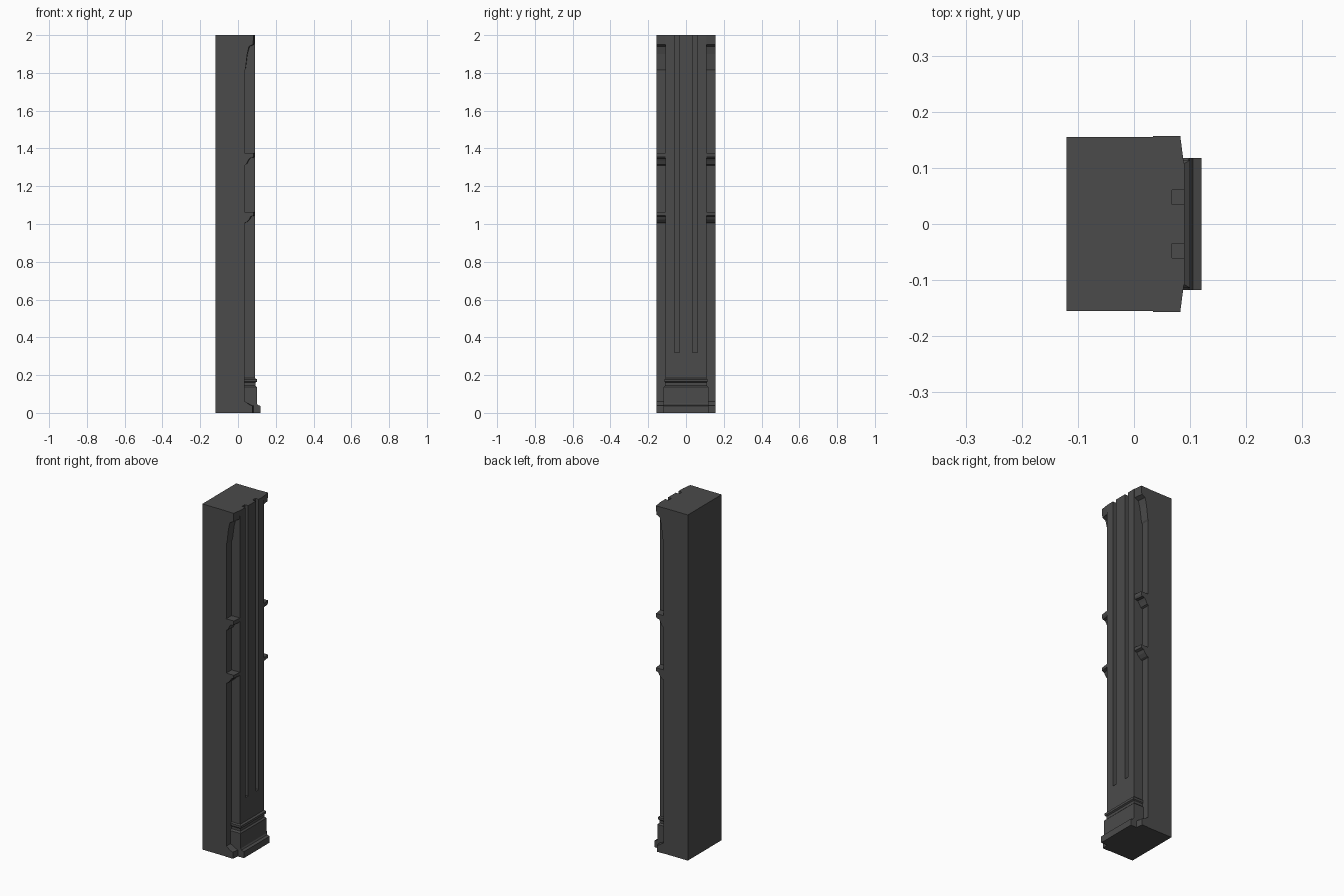
import bpy, bmesh

if "Cube" in bpy.data.objects:
    bpy.data.objects.remove(bpy.data.objects["Cube"])

# Dark charcoal finish for every part
dark = bpy.data.materials.new("charcoal")
dark.diffuse_color = (.07, .07, .07, 1)
dark.use_nodes = True
dark.node_tree.nodes["Principled BSDF"].inputs["Base Color"].default_value = dark.diffuse_color

def mesh_object(name, bm):
    bmesh.ops.recalc_face_normals(bm, faces=bm.faces[:])
    mesh = bpy.data.meshes.new(name)
    bm.to_mesh(mesh)
    bm.free()
    mesh.materials.append(dark)
    obj = bpy.data.objects.new(name, mesh)
    bpy.context.collection.objects.link(obj)
    return obj

def loft(name, rings):
    """Join equal-length closed rings and cap both ends."""
    bm = bmesh.new()
    loops = [[bm.verts.new(p) for p in ring] for ring in rings]
    n = len(loops[0])
    for a, b in zip(loops, loops[1:]):
        for i in range(n):
            j = (i + 1) % n
            bm.faces.new((a[i], a[j], b[j], b[i]))
    bm.faces.new(loops[0][::-1])
    bm.faces.new(loops[-1])
    return mesh_object(name, bm)

def box(name, x0, x1, y0, y1, z0, z1):
    return loft(name, [[(x0, y0, z), (x1, y0, z), (x1, y1, z), (x0, y1, z)]
                       for z in (z0, z1)])

# Rear block and raised front pilaster share one stepped plan
half = [(-.12, .155), (.035, .155), (.035, .108), (.09, .108)]
plan = [(x, -y) for x, y in half] + half[::-1]
shaft = loft("pillar_shaft", [[(x, y, z) for x, y in plan] for z in (0, 2)])

# Two flutes cut into the pilaster face, open at the top
for side in (-1, 1):
    y0, y1 = sorted((side * .035, side * .061))
    cutter = box("flute_cutter", .068, .15, y0, y1, .32, 2.1)
    cutter.hide_render = True
    mod = shaft.modifiers.new("flute", 'BOOLEAN')
    mod.object = cutter
    mod.operation = 'DIFFERENCE'
    mod.solver = 'EXACT'
    bpy.context.view_layer.objects.active = shaft
    bpy.ops.object.modifier_apply(modifier=mod.name)
    bpy.data.objects.remove(cutter)

# Stepped base with a narrow moulding: (front x, half width, height)
steps = [(.12, .118, 0), (.12, .118, .037), (.105, .118, .042),
         (.10, .118, .05), (.10, .118, .137), (.092, .11, .145),
         (.092, .11, .16), (.10, .114, .165), (.10, .114, .178),
         (.09, .108, .184)]
loft("pilaster_base", [[(.034, -w, z), (x, -w, z), (x, w, z), (.034, w, z)]
                       for x, w, z in steps])

# Side brackets: x-z profiles run across the recess, tapering slightly outward
brackets = {
    "top_bracket": [(.034, 1.81), (.04, 1.82), (.05, 1.90), (.06, 1.94),
                    (.083, 1.95), (.086, 2), (.034, 2)],
    "upper_bracket": [(.034, 1.31), (.045, 1.315), (.055, 1.335),
                      (.064, 1.348), (.08, 1.35), (.086, 1.36),
                      (.086, 1.377), (.034, 1.377)],
    "lower_bracket": [(.034, 1.005), (.047, 1.01), (.062, 1.025),
                      (.07, 1.04), (.086, 1.045), (.086, 1.063),
                      (.034, 1.063)],
    "foot_bracket": [(.034, 0), (.08, 0), (.08, .038), (.066, .042),
                     (.034, .062)],
}
for name, profile in brackets.items():
    for side, label in ((-1, "front"), (1, "back")):
        loft(f"{name}_{label}",
             [[(.034 + (x - .034) * s, side * y, z) for x, z in profile]
              for y, s in ((.106, 1.06), (.157, .93))])
